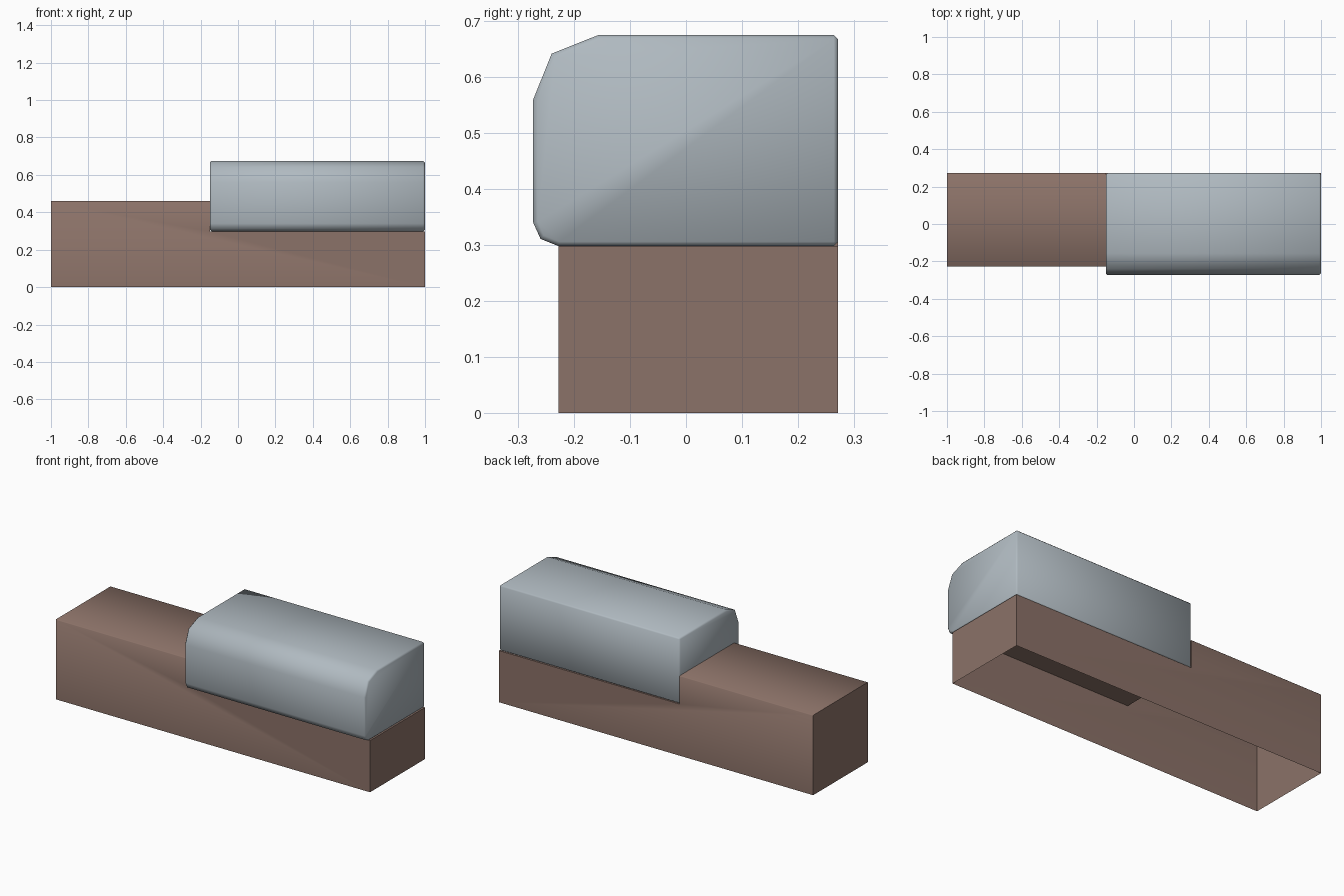
import bpy
import bmesh
import math

if "Cube" in bpy.data.objects:
    bpy.data.objects.remove(bpy.data.objects["Cube"])


def material(name, rgb):
    m = bpy.data.materials.new(name)
    m.diffuse_color = (*rgb, 1)
    m.use_nodes = True
    m.node_tree.nodes["Principled BSDF"].inputs["Base Color"].default_value = m.diffuse_color
    return m


brown = material("warm brown", (0.26, 0.168, 0.138))
grey = material("pale grey", (0.434, 0.49, 0.53))


def extrude(profile, offset, place, vec):
    """Closed solid from a 2D profile swept along vec."""
    bm = bmesh.new()
    face = bm.faces.new([bm.verts.new(place(a, b)) for a, b in profile])
    out = bmesh.ops.extrude_face_region(bm, geom=[face], use_keep_orig=True)
    verts = [g for g in out["geom"] if isinstance(g, bmesh.types.BMVert)]
    bmesh.ops.translate(bm, verts=verts, vec=vec)
    bmesh.ops.recalc_face_normals(bm, faces=bm.faces)
    return bm


def finish(bm, name, mat, angle):
    me = bpy.data.meshes.new(name)
    bm.to_mesh(me)
    bm.free()
    me.materials.append(mat)
    ob = bpy.data.objects.new(name, me)
    bpy.context.collection.objects.link(ob)
    bpy.ops.object.select_all(action='DESELECT')
    ob.select_set(True)
    bpy.context.view_layer.objects.active = ob
    bpy.ops.object.shade_smooth_by_angle(angle=math.radians(angle))
    return ob


# Stepped base: hollow shell with an open underside
step = [(-1, 0), (1, 0), (1, 0.297), (-0.15, 0.297), (-0.15, 0.46), (-1, 0.46)]
bm = extrude(step, 0, lambda x, z: (x, -0.228, z), (0, 0.5, 0))
bottom = [f for f in bm.faces if all(v.co.z < 0.001 for v in f.verts)]
bmesh.ops.delete(bm, geom=bottom, context='FACES_ONLY')
rims = [e for e in bm.edges if all(v.co.z > 0.45 for v in e.verts)
        and abs(e.verts[0].co.x - e.verts[1].co.x) > 0.5]
bmesh.ops.bevel(bm, geom=rims, offset=0.004, segments=1, affect='EDGES')
finish(bm, "stepped_base", brown, 50)

# Raised block with chamfered front corners and softened square edges
section = [(-0.157, 0.675), (-0.24, 0.642), (-0.273, 0.56), (-0.273, 0.34),
           (-0.26, 0.311), (-0.228, 0.298), (0.272, 0.298), (0.272, 0.675)]
bm = extrude(section, 0, lambda y, z: (-0.15, y, z), (1.149, 0, 0))
sharp = [e for e in bm.edges if e.calc_face_angle(0) > math.radians(75)]
bmesh.ops.bevel(bm, geom=sharp, offset=0.008, segments=1, affect='EDGES')
finish(bm, "raised_block", grey, 60)
